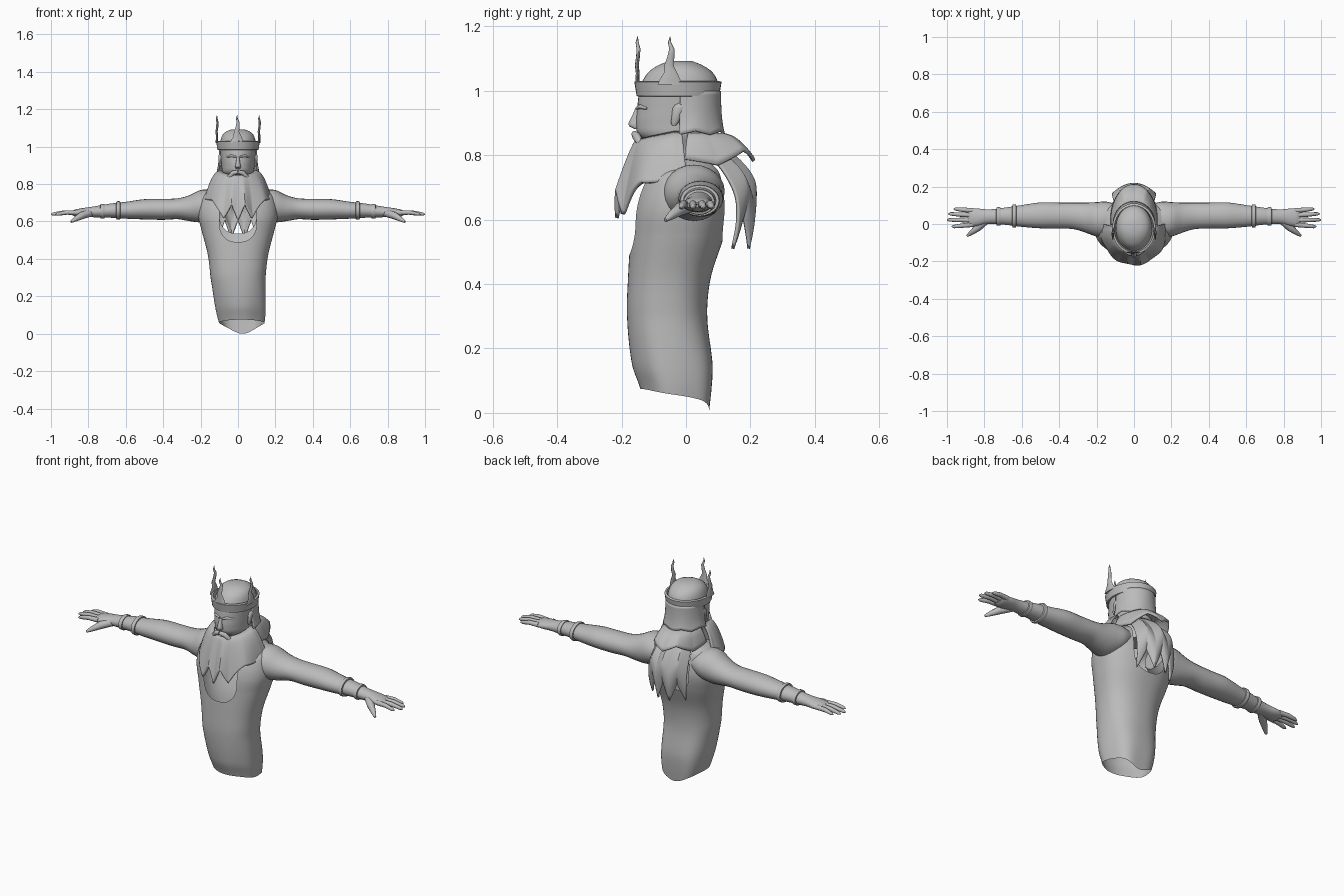
import bpy, bmesh, math
from mathutils import Vector
from math import sin, cos, pi, asin, copysign

if "Cube" in bpy.data.objects:
    bpy.data.objects.remove(bpy.data.objects["Cube"])

grey = bpy.data.materials.new("plain grey")
grey.use_nodes = True
COLOUR = (0.5, 0.5, 0.5, 1)
grey.diffuse_color = COLOUR
grey.node_tree.nodes["Principled BSDF"].inputs["Base Color"].default_value = COLOUR


def loft(name, rings, wrap=True, caps=True, thick=0, angle=50, drop=None):
    """Skin a list of equally long point rows; faces matching drop are cut away."""
    bm = bmesh.new()
    rows = [[bm.verts.new(p) for p in r] for r in rings]
    n = len(rows[0])
    for a, b in zip(rows, rows[1:]):
        for i in range(n if wrap else n - 1):
            j = (i + 1) % n
            bm.faces.new((a[i], a[j], b[j], b[i]))
    if caps and wrap:
        bm.faces.new(rows[0][::-1])
        bm.faces.new(rows[-1])
    if drop:
        cut = [f for f in bm.faces if drop(f.calc_center_median())]
        bmesh.ops.delete(bm, geom=cut, context='FACES')
        bmesh.ops.remove_doubles(bm, verts=bm.verts, dist=.0002)
    bmesh.ops.recalc_face_normals(bm, faces=bm.faces)
    mesh = bpy.data.meshes.new(name)
    bm.to_mesh(mesh)
    bm.free()
    ob = bpy.data.objects.new(name, mesh)
    bpy.context.collection.objects.link(ob)
    mesh.materials.append(grey)
    if thick:
        mod = ob.modifiers.new("thickness", 'SOLIDIFY')
        mod.thickness = thick
        mod.offset = 0
    bpy.ops.object.select_all(action='DESELECT')
    ob.select_set(True)
    bpy.context.view_layer.objects.active = ob
    bpy.ops.object.shade_smooth_by_angle(angle=math.radians(angle))
    return ob


def ring(c, u, v, n=20):
    c, u, v = Vector(c), Vector(u), Vector(v)
    return [c + u * cos(2 * pi * i / n) + v * sin(2 * pi * i / n) for i in range(n)]


def sample(table, t):
    """Smoothly interpolate rows keyed by their first value."""
    t = min(max(t, table[0][0]), table[-1][0])
    k = next(i for i in range(len(table) - 1) if t <= table[i + 1][0])
    p0, p1 = table[max(k - 1, 0)], table[k]
    p2, p3 = table[k + 1], table[min(k + 2, len(table) - 1)]
    span = p2[0] - p1[0]
    f = (t - p1[0]) / span
    out = []
    for i in range(1, len(p1)):
        m1 = (p2[i] - p0[i]) / (p2[0] - p0[0]) * span
        m2 = (p3[i] - p1[i]) / (p3[0] - p1[0]) * span
        out.append((2*f**3 - 3*f*f + 1) * p1[i] + (f**3 - 2*f*f + f) * m1
                   + (3*f*f - 2*f**3) * p2[i] + (f**3 - f*f) * m2)
    return out


def tube(name, pts, n=10):
    """Round tapered tube; each point is x, y, z, radius."""
    rings = []
    for i, p in enumerate(pts):
        a, b = pts[max(i - 1, 0)], pts[min(i + 1, len(pts) - 1)]
        d = (Vector(b[:3]) - Vector(a[:3])).normalized()
        u = d.cross(Vector((0, 0, 1))).normalized()
        rings.append(ring(p[:3], u * p[3], d.cross(u) * p[3], n))
    return loft(name, rings)


def sheet(name, f, nu, nv, thick):
    return loft(name, [[f(2 * i / nu - 1, j / nv) for i in range(nu + 1)]
                       for j in range(nv + 1)], wrap=False, thick=thick)


def tooth(t):
    """Zigzag between 0 and 1, with pointed tips at whole numbers."""
    return abs(2 * (t % 1) - 1)


# Robe body: height, half width, front, back
BODY = [(0, .105, -.12, .075), (.08, .125, -.14, .083), (.15, .135, -.165, .085),
        (.3, .147, -.183, .066), (.42, .161, -.18, .077), (.55, .194, -.172, .118),
        (.63, .212, -.165, .132), (.7, .205, -.145, .125), (.75, .18, -.115, .115),
        (.785, .115, -.06, .09)]
SQUARE = .87
FRONT_HOLE, BACK_HOLE = .49, .535


def hole_angle(z, bottom, w):
    """Angle from the middle line at which the neck opening ends."""
    if z <= bottom:
        return 0
    lift = max(0, 1 - (z - bottom) / .11)
    half = .1 * (1 - lift ** 2.4) ** (1 / 2.4)
    return asin(min(1, half / w) ** (1 / SQUARE))


def body_row(v):
    row = []
    for side in (1, -1):
        for i in range(41):
            f = i / 40 if side > 0 else 1 - i / 40
            hem = .055 + .02 * cos(f * pi) - .035 * max(0, -cos(f * pi)) ** 6
            z = hem + (FRONT_HOLE - hem) * v if v < 1 else FRONT_HOLE + .295 * (v - 1)
            w, front, back = sample(BODY, z)
            a = hole_angle(z, FRONT_HOLE, w)
            th = a + (pi - a - hole_angle(z, BACK_HOLE, w)) * f
            low = max(0, 1 - z / .3)
            fold = 1 + .04 * low * cos(5 * th)
            c = cos(th)
            row.append(Vector((side * w * abs(sin(th)) ** SQUARE * fold + .025 * low,
                               (front + back) / 2 - (back - front) / 2 * fold
                               * copysign(abs(c) ** SQUARE, c), z)))
    return row


def in_opening(c):
    return abs(c.x) < .0001 and c.z > (FRONT_HOLE if c.y < 0 else BACK_HOLE)


steps = [k / 24 for k in range(24)] + [1 + (k / 60) ** 1.3 for k in range(61)]
loft("robe_body", [body_row(v) for v in steps], caps=False, drop=in_opening)

# Arms, cuffs and hands: x, y, z, depth radius, height radius
ARM = [(.11, .03, .70, .08, .06), (.15, .025, .69, .095, .079), (.2, .025, .682, .092, .086),
       (.26, .034, .671, .08, .069), (.32, .043, .668, .071, .056), (.4, .045, .665, .069, .056),
       (.5, .046, .665, .069, .054), (.6, .043, .66, .058, .045), (.68, .042, .658, .047, .038),
       (.76, .04, .652, .039, .03), (.8, .039, .65, .04, .026), (.84, .036, .647, .047, .023),
       (.88, .034, .645, .045, .016), (.89, .034, .645, .036, .008)]
FINGERS = [(.072, .08, .965), (.047, .054, .993), (.021, .022, 1.0), (-.003, -.014, .975)]
CUFF = [(-.012, .9), (-.01, 1.14), (-.004, 1.19), (.004, 1.19), (.01, 1.14), (.012, .9)]
for side, label in ((1, "left"), (-1, "right")):
    rings = []
    for k in range(61):
        x = .11 + .78 * k / 60
        y, z, ry, rz = sample(ARM, x)
        rings.append(ring((side * x, y, z), (0, ry, 0), (0, 0, rz), 24))
    loft(label + "_arm", rings)
    for c, part in ((.64, "upper"), (.725, "lower")):
        y, z, ry, rz = sample(ARM, c)
        loft(f"{label}_{part}_cuff", [ring((side * (c + d), y, z), (0, ry * s, 0),
                                           (0, 0, rz * s), 24) for d, s in CUFF])
    for k, (y0, y1, tip) in enumerate(FINGERS):
        mid = (.86 + tip) / 2
        tube(f"{label}_finger_{k + 1}", [
            (side * .86, y0, .647, .013), (side * mid, (y0 + y1) / 2, .648, .012),
            (side * (tip - .012), y1, .64, .009), (side * tip, y1, .637, .003)])
    tube(label + "_thumb", [(side * .79, .02, .645, .02), (side * .835, -.02, .632, .02),
                            (side * .87, -.047, .612, .013), (side * .892, -.064, .598, .006)])

# Head with neck and cap: height, half width, front, back
HEAD = [(.74, .055, -.04, .08), (.82, .065, -.08, .09), (.86, .084, -.145, .1),
        (.9, .088, -.155, .1), (.94, .092, -.152, .1), (1.0, .097, -.145, .1),
        (1.03, .094, -.135, .098), (1.06, .084, -.115, .08), (1.08, .066, -.085, .05),
        (1.092, .036, -.055, .02)]
rings = []
for k in range(37):
    z = .74 + .352 * k / 36
    w, f, b = sample(HEAD, z)
    rings.append(ring((0, (f + b) / 2, z), (w, 0, 0), (0, (b - f) / 2, 0), 40))
loft("head", rings)

# Face
loft("nose", [ring((0, y, z), (w, 0, 0), (0, d, 0), 10) for z, y, w, d in
              [(.945, -.15, .008, .008), (.92, -.155, .010, .014), (.9, -.158, .014, .022),
               (.89, -.158, .016, .02), (.882, -.152, .012, .01)]])
for side, label in ((1, "left"), (-1, "right")):
    tube(label + "_brow", [(side * .008, -.152, .946, .005), (side * .035, -.142, .951, .007),
                           (side * .06, -.121, .945, .004)])
    tube(label + "_moustache", [(0, -.16, .866, .01), (side * .025, -.155, .86, .013),
                                (side * .045, -.143, .84, .012), (side * .055, -.145, .8, .003)])
    loft(label + "_ear", [ring((side * .094, -.028 + (z - .925) * .3, z), (.011 * s, 0, 0),
                               (0, .02 * s, 0), 12) for z, s in
                          [(.893, .3), (.902, .6), (.925, .8), (.945, 1), (.956, .8), (.962, .3)]])


# Beard, short at the cheeks and long at the front
def beard(u, v):
    th = u * 1.75
    side = min(1, 1 - cos(th))
    wave = 1 + .02 * sin(u * 14) * v
    low = .69 + .06 * side - (.085 - .045 * side) * tooth(u * 2.5 + .35 * sin(u * 5))
    top = .845 + .025 * side
    spread = v ** .45
    return Vector(((.088 + .085 * spread) * sin(th) * wave,
                   -.035 + .005 * v - (.118 + .067 * v ** .8) * cos(th) * wave,
                   top + (low - top) * v))


sheet("beard", beard, 84, 16, .012)


# Hair around the back of the head
def hair(u, v):
    th = u * 1.75
    s = 1 + .12 * v ** 3
    return Vector((.098 * s * sin(th), .105 * s * cos(th),
                   1.0 - v * (.125 + .012 * tooth(u * 2))))


sheet("back_hair", hair, 48, 10, .008)


# Short upper mantle and long drape behind the shoulders
def mantle(u, v):
    th = u * 1.7
    fall = .03 + .035 * tooth(u * 1.5) + .03 * u * u
    return Vector(((.072 + .05 * v) * sin(th), .02 + (.07 + .12 * v) * max(cos(th), -.2),
                   .862 - .015 * v - v * v * fall + .012 * sin(v * pi)))


sheet("upper_mantle", mantle, 60, 10, .01)

DRAPE = [(0, .09, .84), (.25, .165, .78), (.5, .208, .70), (.75, .214, .62), (1, .2, .6)]


def drape(u, v):
    y = sample(DRAPE, v)[0]
    low = .61 - .1 * tooth(u * 1.5 + .5)
    return Vector((u * (.085 + .03 * sin(v * pi * .8)),
                   y - .055 * u * u, .84 + (low - .84) * v))


sheet("rear_drape", drape, 48, 16, .01)

# Crown band and three flame-shaped points
CROWN = [(.982, 1.0), (.984, 1.06), (1.028, 1.12), (1.031, 1.02), (.99, .93), (.982, 1.0)]
loft("crown_band", [ring((0, -.025, z), (.104 * s, 0, 0), (0, .121 * s, 0), 40)
                    for z, s in CROWN], caps=False, angle=35)
FLAME = [(1.02, .038, 0), (1.035, .032, 0), (1.055, .021, .002), (1.08, .014, -.003),
         (1.105, .011, .003), (1.13, .008, .006), (1.15, .005, -.001), (1.168, .001, .001)]
for name, x, y in (("front", -.005, -.151), ("left", .113, -.05), ("right", -.113, -.05)):
    along, across = Vector((1, 0, 0)), Vector((0, 1, 0))
    if name != "front":
        along, across = across, along
    loft(name + "_crown_point",
         [ring(Vector((x, y, z)) + (along + across * .6) * wob, along * w,
               across * min(.006, w), 8) for z, w, wob in FLAME])
